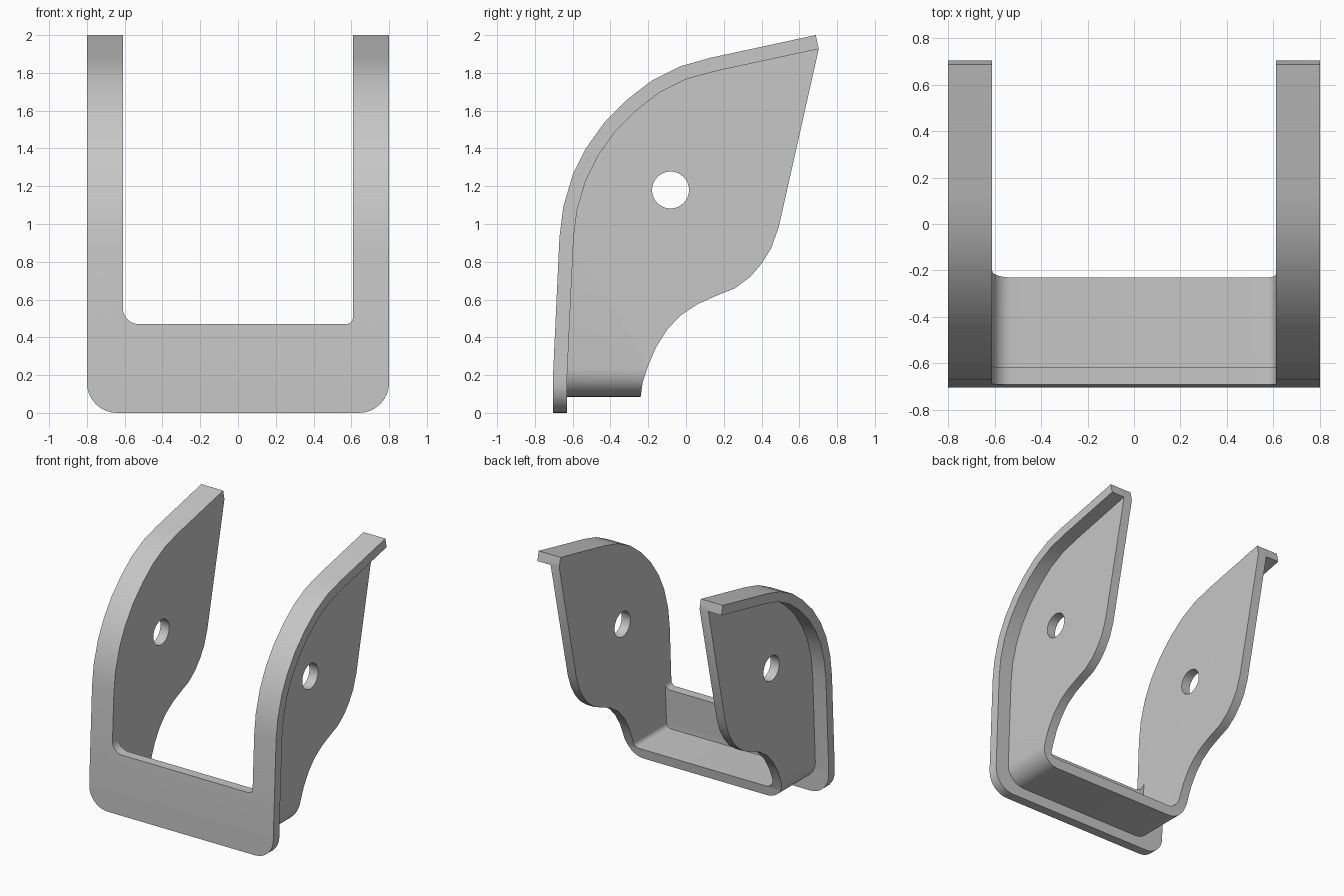
import bpy
import bmesh
from math import cos, sin, pi
from mathutils import Vector

cube = bpy.data.objects.get("Cube")
if cube:
    bpy.data.objects.remove(cube, do_unlink=True)

grey = bpy.data.materials.new("light grey metal")
grey.use_nodes = True
COLOR = (0.57, 0.57, 0.57, 1)
grey.diffuse_color = COLOR
grey.node_tree.nodes["Principled BSDF"].inputs["Base Color"].default_value = COLOR

T = 0.075  # sheet thickness


def prism(name, outline, axis, lo, hi):
    """Extrude a closed 2D outline along x (outline in yz) or y (outline in xz)."""
    def place(p, d):
        return (d, p[0], p[1]) if axis == "x" else (p[0], d, p[1])
    bm = bmesh.new()
    face = bm.faces.new([bm.verts.new(place(p, lo)) for p in outline])
    new = bmesh.ops.extrude_face_region(bm, geom=[face])["geom"]
    shift = Vector(place((0, 0), hi - lo))
    bmesh.ops.translate(bm, vec=shift, verts=[g for g in new if isinstance(g, bmesh.types.BMVert)])
    # Keep both end caps so the prism is closed
    if not face.is_valid:
        bmesh.ops.holes_fill(bm, edges=bm.edges)
    bmesh.ops.recalc_face_normals(bm, faces=bm.faces)
    mesh = bpy.data.meshes.new(name)
    bm.to_mesh(mesh)
    bm.free()
    mesh.materials.append(grey)
    ob = bpy.data.objects.new(name, mesh)
    bpy.context.collection.objects.link(ob)
    return ob


def boolean(ob, tool, operation):
    """Apply a boolean and discard the tool."""
    mod = ob.modifiers.new("boolean", "BOOLEAN")
    mod.operation, mod.solver, mod.object = operation, "EXACT", tool
    bpy.context.view_layer.objects.active = ob
    bpy.ops.object.modifier_apply(modifier=mod.name)
    bpy.data.objects.remove(tool, do_unlink=True)


def fillet(corners, steps=8):
    """Round each (x, z, radius) right-angled corner."""
    out = []
    for i, (x, z, r) in enumerate(corners):
        p = Vector((x, z))
        if r == 0:
            out.append(p)
            continue
        a = (Vector(corners[i - 1][:2]) - p).normalized() * r
        b = (Vector(corners[(i + 1) % len(corners)][:2]) - p).normalized() * r
        for k in range(steps + 1):
            t = k / steps * pi / 2
            out.append(p + a * (1 - sin(t)) + b * (1 - cos(t)))
    return out


def u_outline(half, bottom, outer_r, inner_half, inner_bottom, top=2.2):
    """Open-topped U with rounded bends."""
    return fillet([(-half, top, 0), (-half, bottom, outer_r), (half, bottom, outer_r),
                   (half, top, 0), (inner_half, top, 0), (inner_half, inner_bottom, 0.04),
                   (-inner_half, inner_bottom, 0.085), (-inner_half, top, 0)])


def offset(path, dist):
    """Offset an open path to its right-hand side with mitred joints."""
    out = []
    for i, p in enumerate(path):
        dirs = []
        if i > 0:
            dirs.append((p - path[i - 1]).normalized())
        if i < len(path) - 1:
            dirs.append((path[i + 1] - p).normalized())
        normals = [Vector((d.y, -d.x)) for d in dirs]
        m = sum(normals, Vector((0, 0))).normalized()
        out.append(p + m * dist / m.dot(normals[0]))
    return out


# Curved front edge, from bottom to tip (y, z)
front_edge = [Vector(p) for p in (
    (-.704, -.1), (-.704, .2), (-.67, .93), (-.65, 1.09), (-.6, 1.26), (-.53, 1.4),
    (-.43, 1.54), (-.31, 1.66), (-.18, 1.76), (-.03, 1.835), (.13, 1.88), (.687, 2))]
inner_edge = offset(front_edge, T)
middle_edge = offset(front_edge, T / 2)

# Curved back edge of the side plates, from tip to bottom
back_edge = [(.49, .98), (.45, .87), (.4, .79), (.34, .72), (.26, .66), (.16, .62),
             (.06, .575), (-.03, .515), (-.1, .44), (-.16, .345), (-.2, .25),
             (-.23, .16), (-.24, .085), (-.24, -.1)]

# Front flange: curved band trimmed to a U outline
bracket = prism("bracket", front_edge + inner_edge[::-1], "x", -0.9, 0.9)
boolean(bracket, prism("flange_trim", u_outline(0.8, 0, 0.16, 0.61, 0.47), "y", -1, 1), "INTERSECT")

# Side plates and floor: bent channel trimmed to the side profile
channel = prism("channel", u_outline(0.61 + T, 0.085, 0.15, 0.61, 0.085 + T), "y", -1, 1)
profile = middle_edge + [inner_edge[-1]] + [Vector(p) for p in back_edge]
boolean(channel, prism("side_trim", profile, "x", -0.95, 0.95), "INTERSECT")
boolean(bracket, channel, "UNION")

# Pivot holes through both side plates
bpy.ops.mesh.primitive_cylinder_add(vertices=32, radius=0.098, depth=2,
                                    location=(0, -0.082, 1.18), rotation=(0, pi / 2, 0))
boolean(bracket, bpy.context.object, "DIFFERENCE")

bpy.ops.object.select_all(action="DESELECT")
bracket.select_set(True)
bpy.context.view_layer.objects.active = bracket
bpy.ops.object.shade_smooth_by_angle(angle=0.5)
